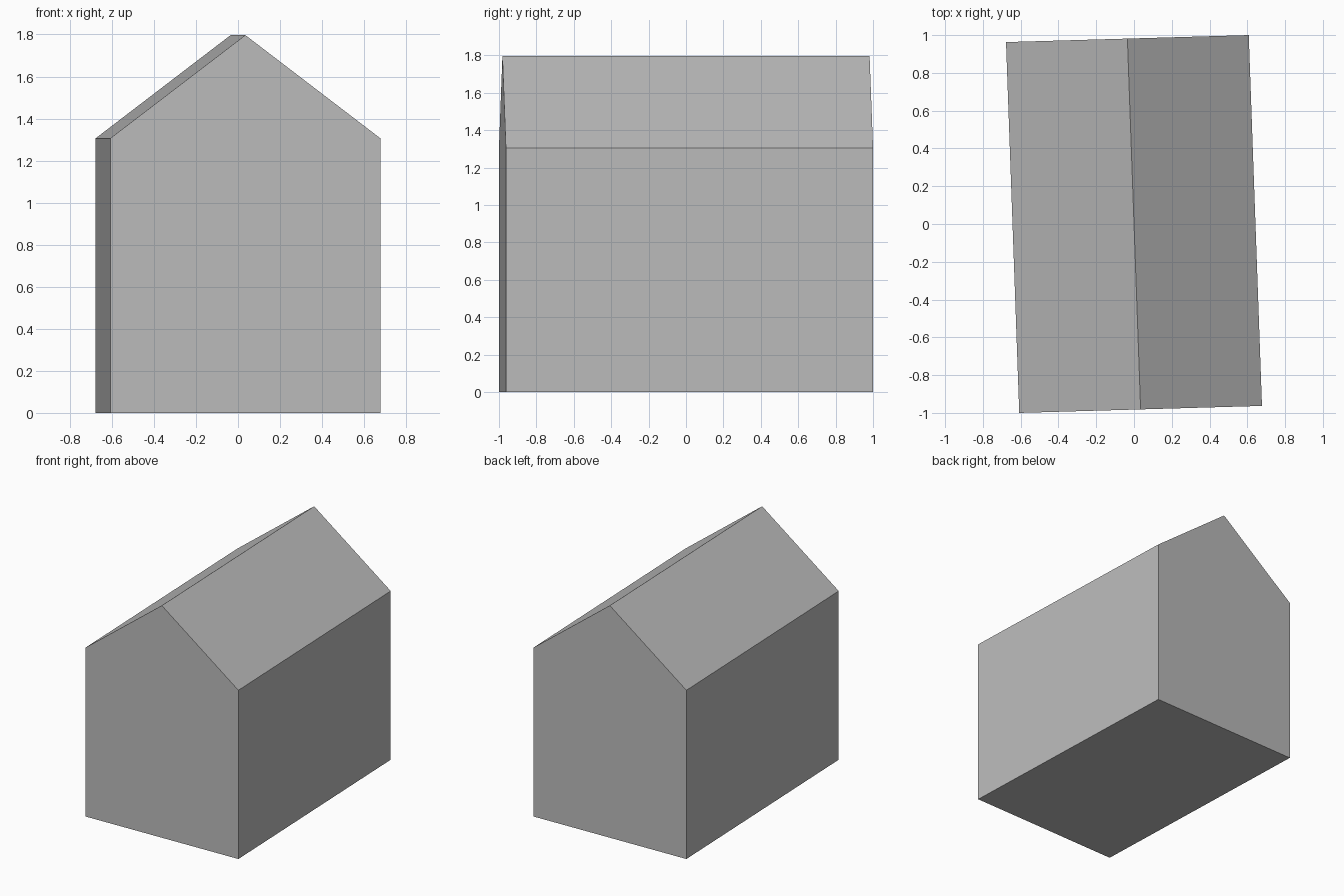
import bpy
import bmesh
from mathutils import Vector

cube = bpy.data.objects.get("Cube")
if cube:
    bpy.data.objects.remove(cube, do_unlink=True)

# Plain grey surface
grey = bpy.data.materials.new("plain_grey")
grey.use_nodes = True
grey.diffuse_color = (0.5, 0.5, 0.5, 1)
grey.node_tree.nodes["Principled BSDF"].inputs["Base Color"].default_value = (0.5, 0.5, 0.5, 1)

# Slightly turned footprint axes, and wall and ridge heights
across = Vector((1.285, 0.037, 0))
along = Vector((-0.07, 1.963, 0))
EAVE, RIDGE = 1.306, 1.797

# Gable outline as (fraction of width, height)
gable = [(-0.5, 0), (0.5, 0), (0.5, EAVE), (0, RIDGE), (-0.5, EAVE)]

# House body: gable outline extruded along the ridge
bm = bmesh.new()
front = bm.faces.new([bm.verts.new(across * u - along / 2 + Vector((0, 0, z)))
                      for u, z in gable])
back = bmesh.ops.extrude_face_region(bm, geom=[front], use_keep_orig=True)
bmesh.ops.translate(bm, vec=along,
                    verts=[g for g in back["geom"] if isinstance(g, bmesh.types.BMVert)])
bmesh.ops.recalc_face_normals(bm, faces=bm.faces[:])

mesh = bpy.data.meshes.new("house_body")
bm.to_mesh(mesh)
bm.free()
mesh.materials.append(grey)
house = bpy.data.objects.new("house_body", mesh)
bpy.context.collection.objects.link(house)
